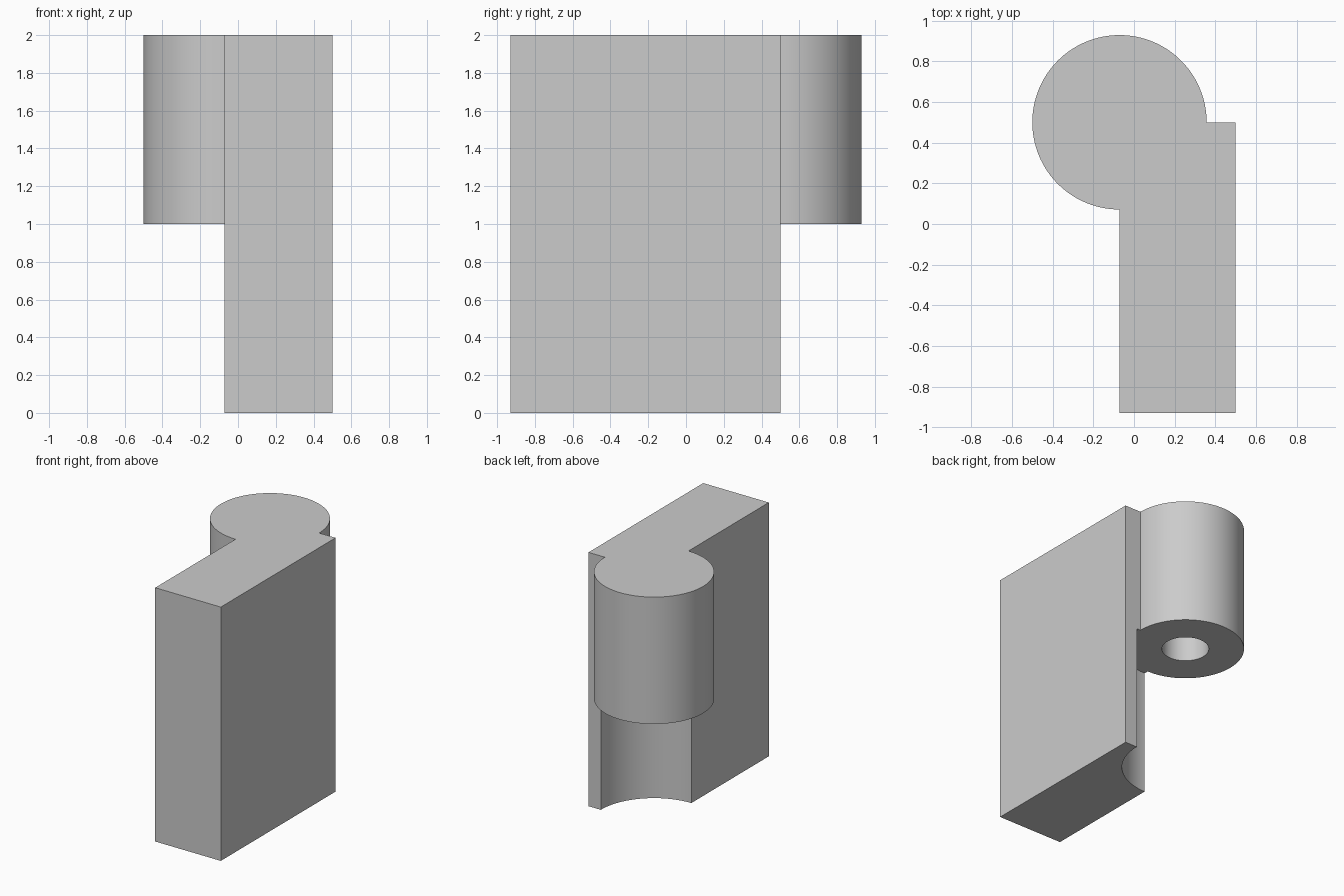
import bpy
import math

cube = bpy.data.objects.get("Cube")
if cube:
    bpy.data.objects.remove(cube, do_unlink=True)

U = 1 / 14                      # design unit
AXIS = (-U, 7 * U)              # hinge axis in plan
SEGMENTS = 128

grey = bpy.data.materials.new("plain_grey")
grey.use_nodes = True
grey.diffuse_color = (0.6, 0.6, 0.6, 1)
grey.node_tree.nodes["Principled BSDF"].inputs["Base Color"].default_value = (0.6, 0.6, 0.6, 1)


def drum(name, radius, bottom, top):
    """Vertical cylinder on the hinge axis."""
    bpy.ops.mesh.primitive_cylinder_add(
        vertices=SEGMENTS, radius=radius, depth=top - bottom,
        location=(*AXIS, (top + bottom) / 2))
    obj = bpy.context.object
    obj.name = name
    obj.data.materials.append(grey)
    return obj


def combine(target, tool, operation):
    """Apply a boolean and discard the tool object."""
    mod = target.modifiers.new(operation.lower(), 'BOOLEAN')
    mod.operation = operation
    mod.solver = 'EXACT'
    mod.object = tool
    bpy.ops.object.select_all(action='DESELECT')
    bpy.context.view_layer.objects.active = target
    target.select_set(True)
    bpy.ops.object.modifier_apply(modifier=mod.name)
    bpy.data.objects.remove(tool, do_unlink=True)


# Hinge leaf: upright slab
bpy.ops.mesh.primitive_cube_add(size=1, location=(3 * U, -3 * U, 1))
leaf = bpy.context.object
leaf.name = "hinge_leaf"
leaf.scale = (8 * U, 20 * U, 2)
bpy.ops.object.transform_apply(location=False, rotation=False, scale=True)
leaf.data.materials.append(grey)

# Clearance recess below, knuckle above, blind pin bore from underneath
combine(leaf, drum("recess_cutter", 6.5 * U, -0.2, 1), 'DIFFERENCE')
combine(leaf, drum("knuckle", 6 * U, 1, 2), 'UNION')
combine(leaf, drum("bore_cutter", 2.4 * U, 0.8, 1.8), 'DIFFERENCE')

bpy.ops.object.shade_smooth_by_angle(angle=math.radians(30))
